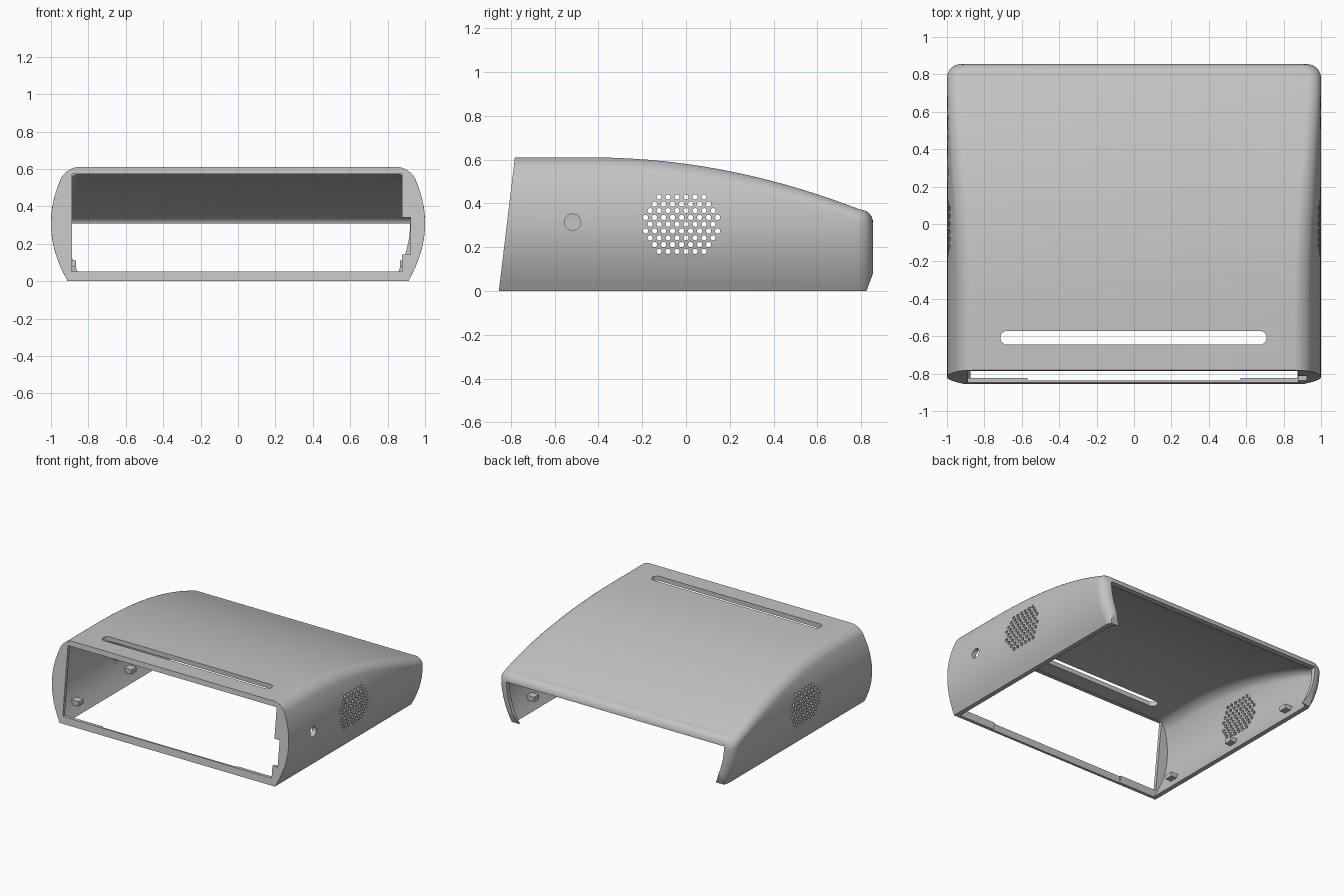
import bpy, bmesh, math

if "Cube" in bpy.data.objects:
    bpy.data.objects.remove(bpy.data.objects["Cube"])

BACK = 0.855      # half the depth
WALL = 0.035      # shell thickness
ROUND = 0.075     # radius of the rear corners
FILLET = 0.06     # radius between roof and sides

grey = bpy.data.materials.new("light grey plastic")
grey.use_nodes = True
colour = (0.55, 0.55, 0.55, 1)
grey.diffuse_color = colour
grey.node_tree.nodes["Principled BSDF"].inputs["Base Color"].default_value = colour


def make_object(name, bm):
    bmesh.ops.recalc_face_normals(bm, faces=bm.faces)
    mesh = bpy.data.meshes.new(name)
    bm.to_mesh(mesh)
    bm.free()
    mesh.materials.append(grey)
    obj = bpy.data.objects.new(name, mesh)
    bpy.context.collection.objects.link(obj)
    return obj


def side(z):
    """Bulging half width of the case at height z."""
    return 1 - 0.09 * ((z - 0.31) / 0.31) ** 2


def roof(y):
    """Roof height: flat, then sloping, then rolling down at the rear."""
    z = 0.61 - 0.24 * (max(0, y + 0.43) / 1.23) ** 2
    start = BACK - 0.06
    if y > start:
        roll = math.sqrt(max(0, 1 - ((y - start) / 0.06) ** 2))
        z = 0.31 + (roof(start) - 0.31) * roll
    return z


def loft_body(name, inset, front_shift, floor):
    """Closed body made of sections along the depth, offset inward by inset."""
    bend = BACK - ROUND
    stations = [-BACK, -0.7, -0.55, -0.43] + [-0.43 + (bend + 0.43) * i / 14 for i in range(1, 15)]
    stations += [bend + ROUND * math.sin(math.radians(a)) for a in range(9, 91, 9)]
    bm = bmesh.new()
    rings = []
    for s in stations:
        past = max(0, s - bend)
        tuck = ROUND - math.sqrt(max(0, ROUND ** 2 - past ** 2))
        y = s if past == 0 else bend + past * (ROUND - inset) / ROUND
        tuck *= (ROUND - inset) / ROUND
        top = roof(s) - inset
        half = [(side(0) - inset - tuck, floor)] if floor < 0 else []
        for i in range(13):
            z = (top - FILLET) * i / 12
            half.append((side(z) - inset - tuck, z))
        for a in range(10, 91, 10):
            t = math.radians(a)
            z = top - FILLET + FILLET * math.sin(t)
            half.append((side(z) - inset - tuck - FILLET * (1 - math.cos(t)), z))
        outline = half + [(-x, z) for x, z in reversed(half)]
        ring = []
        for x, z in outline:
            lean = 0.12 * z + front_shift if s == -BACK else 0
            ring.append(bm.verts.new((x, y + lean, z)))
        rings.append(ring)
    n = len(rings[0])
    for a, b in zip(rings, rings[1:]):
        for i in range(n):
            j = (i + 1) % n
            bm.faces.new((a[i], a[j], b[j], b[i]))
    bm.faces.new(rings[0])
    bm.faces.new(rings[-1])
    return make_object(name, bm)


def add_prism(bm, pts, axis, lo, hi):
    """Extrude a 2D outline along an axis; the outline uses the other two axes in order."""
    def place(p, d):
        v = list(p)
        v.insert("xyz".index(axis), d)
        return bm.verts.new(v)
    a = [place(p, lo) for p in pts]
    b = [place(p, hi) for p in pts]
    bm.faces.new(a)
    bm.faces.new(b)
    for i in range(len(a)):
        j = (i + 1) % len(a)
        bm.faces.new((a[i], a[j], b[j], b[i]))


def rect(x0, x1, y0, y1):
    return [(x0, y0), (x1, y0), (x1, y1), (x0, y1)]


def arc(cx, cy, r, start, end, n):
    angles = [math.radians(start + (end - start) * i / n) for i in range(n + 1)]
    return [(cx + r * math.cos(t), cy + r * math.sin(t)) for t in angles]


def circle(cx, cy, r, n):
    return arc(cx, cy, r, 0, 360, n)[:-1]


def cut(target, cutter):
    mod = target.modifiers.new("cut", "BOOLEAN")
    mod.operation = "DIFFERENCE"
    mod.solver = "EXACT"
    mod.object = cutter
    bpy.ops.object.select_all(action="DESELECT")
    bpy.context.view_layer.objects.active = target
    target.select_set(True)
    bpy.ops.object.modifier_apply(modifier=mod.name)
    bpy.data.objects.remove(cutter)


def cut_prism(target, *prisms):
    bm = bmesh.new()
    for p in prisms:
        add_prism(bm, *p)
    cut(target, make_object("cutter", bm))


# Hollow shell, open at the bottom
shell = loft_body("case_shell", 0, 0, 0)
cut(shell, loft_body("cavity", WALL, 0.025, -0.1))

# Front opening, switch notch and thinner middle of the lower bar
cut_prism(shell, (rect(-0.888, 0.878, 0.053, 0.572), "y", -1, -0.75))
cut_prism(shell, (rect(0.8, 0.922, 0.143, 0.342), "y", -1, -0.75))
cut_prism(shell, (rect(-0.57, 0.57, -0.836, -0.7), "z", -0.1, 0.1))

# Rear opening following the side curve
levels = [0.31 * i / 12 for i in range(13)]
right = [(side(0) - 0.08, -0.1)] + [(side(z) - 0.08, z) for z in levels]
rear = right + [(-x, z) for x, z in reversed(right)]
cut_prism(shell, (rear, "y", 0.7, 1))

# Slanted lower rear corners
cut_prism(shell, ([(0.817, -0.02), (0.862, 0.1), (0.95, 0.1), (0.95, -0.02)], "x", -1.2, 1.2))

# Long rounded slot in the roof
slot = arc(0.672, -0.608, 0.037, -90, 90, 12) + arc(-0.678, -0.608, 0.037, 90, 270, 12)
cut_prism(shell, (slot, "z", 0.4, 0.8))

# Speaker grille holes through both sides
holes = []
for row, count in enumerate((6, 7, 8, 9, 8, 9, 8, 7, 6)):
    for i in range(count):
        y = -0.02 + (i - (count - 1) / 2) * 0.0411
        z = 0.305 + (row - 4) * 0.031
        holes.append((circle(y, z, 0.012, 12), "x", -1.2, 1.2))
cut_prism(shell, *holes)

# Round button hole on one side
cut_prism(shell, (circle(-0.518, 0.315, 0.037, 32), "x", 0.8, 1.2))

bpy.ops.object.select_all(action="DESELECT")
bpy.context.view_layer.objects.active = shell
shell.select_set(True)
bpy.ops.object.shade_smooth_by_angle(angle=math.radians(30))

# Small mounting tabs along the inside of both sides
for label, sign in (("left", 1), ("right", -1)):
    for place, y in (("front", -0.66), ("middle", -0.02), ("rear", 0.57)):
        bm = bmesh.new()
        x0, x1 = sorted((sign * 0.865, sign * 0.925))
        add_prism(bm, rect(x0, x1, y - 0.03, y + 0.03), "z", 0.075, 0.11)
        make_object(f"{label}_{place}_tab", bm)
